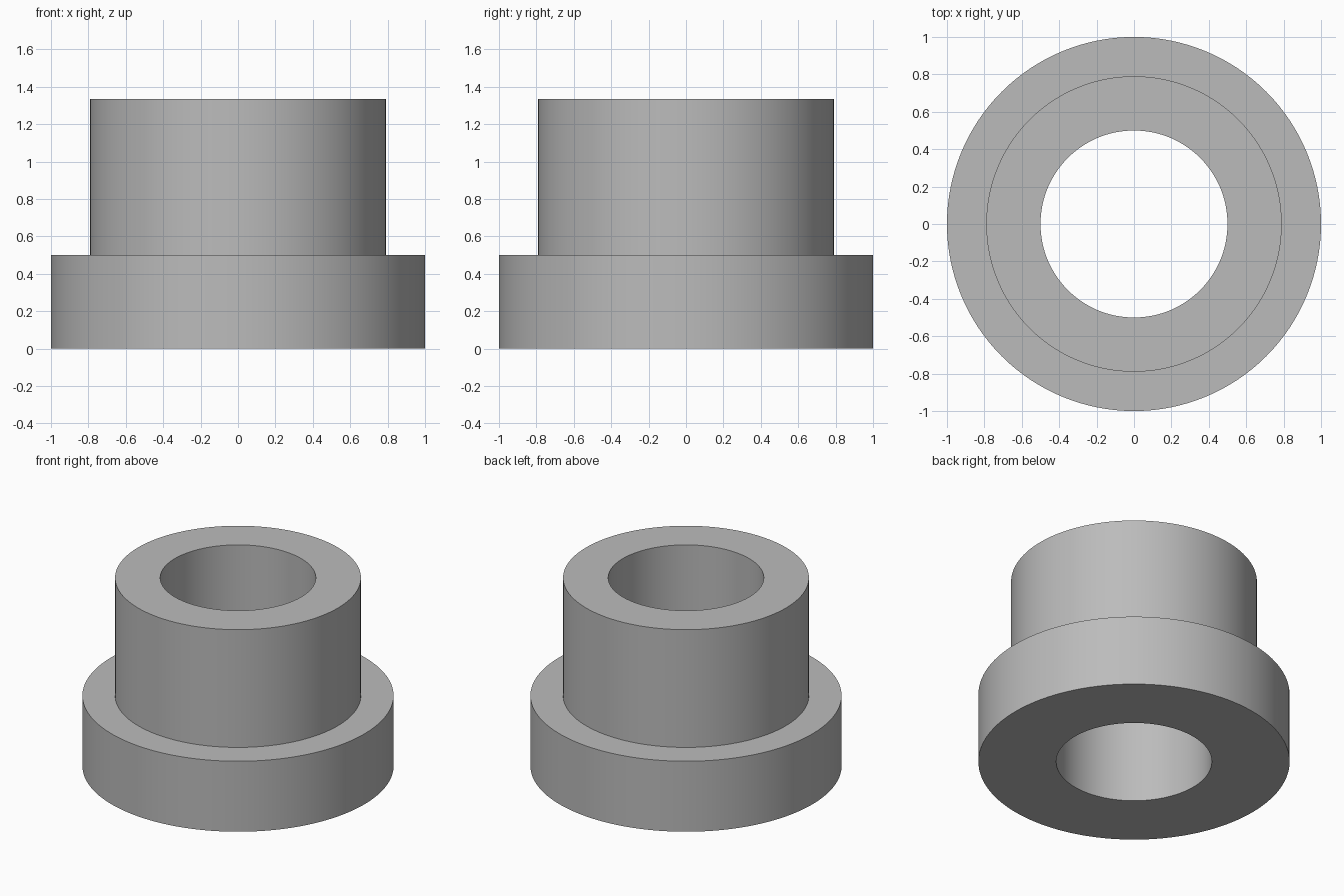
import bpy
import bmesh
import math

cube = bpy.data.objects.get("Cube")
if cube:
    bpy.data.objects.remove(cube, do_unlink=True)

SEGMENTS = 128
BORE, SLEEVE, FLANGE = 0.5, 0.79, 1.0
SHOULDER, TOP = 0.5, 1.335

# Plain grey material
grey = bpy.data.materials.new("grey")
grey.use_nodes = True
colour = (0.5, 0.5, 0.5, 1.0)
grey.diffuse_color = colour
grey.node_tree.nodes["Principled BSDF"].inputs["Base Color"].default_value = colour


def lathe(name, profile):
    """Revolve a closed (radius, height) profile around the z axis."""
    bm = bmesh.new()
    verts = [bm.verts.new((r, 0, z)) for r, z in profile]
    edges = [bm.edges.new((v, verts[i - 1])) for i, v in enumerate(verts)]
    bmesh.ops.spin(bm, geom=verts + edges, cent=(0, 0, 0), axis=(0, 0, 1),
                   angle=math.tau, steps=SEGMENTS, use_merge=True)
    bmesh.ops.remove_doubles(bm, verts=bm.verts[:], dist=0.0001)
    bmesh.ops.recalc_face_normals(bm, faces=bm.faces[:])
    mesh = bpy.data.meshes.new(name)
    bm.to_mesh(mesh)
    bm.free()
    mesh.materials.append(grey)
    obj = bpy.data.objects.new(name, mesh)
    bpy.context.collection.objects.link(obj)
    return obj


# Flanged bushing: wide base, narrower sleeve, straight through bore
bushing = lathe("flanged_bushing", [
    (BORE, 0), (FLANGE, 0), (FLANGE, SHOULDER),
    (SLEEVE, SHOULDER), (SLEEVE, TOP), (BORE, TOP),
])

# Smooth walls with crisp rims
bpy.ops.object.select_all(action="DESELECT")
bushing.select_set(True)
bpy.context.view_layer.objects.active = bushing
bpy.ops.object.shade_smooth_by_angle(angle=math.radians(30))
